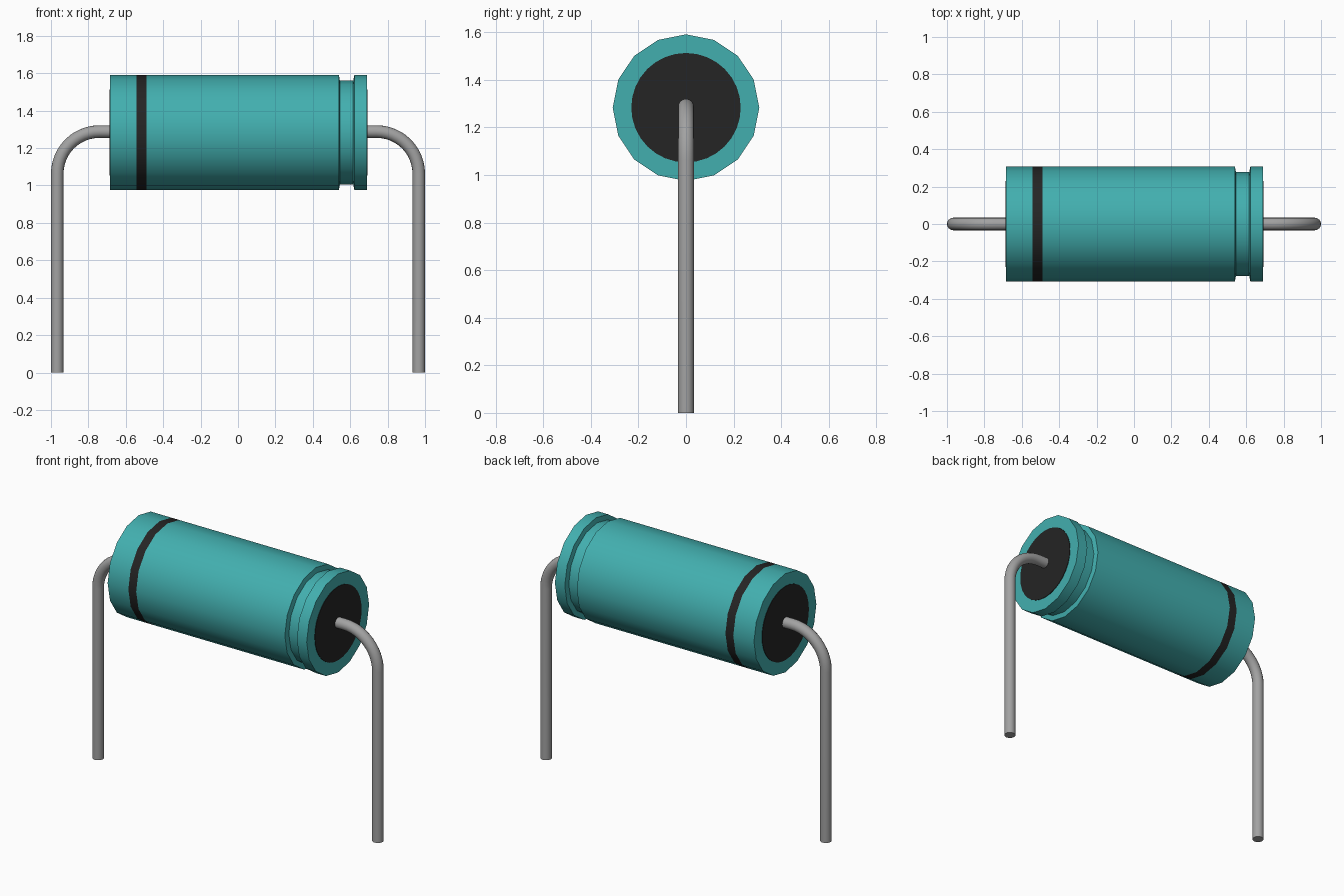
import bpy, bmesh, math
from mathutils import Vector

cube = bpy.data.objects.get("Cube")
if cube:
    bpy.data.objects.remove(cube, do_unlink=True)

AXIS_Z = 1.283          # height of the body axis
END_L, END_R = -0.685, 0.69


def material(name, rgb):
    m = bpy.data.materials.new(name)
    m.use_nodes = True
    m.diffuse_color = (*rgb, 1)
    m.node_tree.nodes["Principled BSDF"].inputs["Base Color"].default_value = (*rgb, 1)
    return m


TEAL = material("teal", (0.055, 0.43, 0.43))
BLACK = material("black", (0.018, 0.018, 0.018))
METAL = material("grey metal", (0.36, 0.36, 0.36))


def tube(name, rings, sides, mats):
    """Skin rings given as (centre, direction, radius) and cap both ends."""
    bm = bmesh.new()
    loops = []
    for centre, direction, radius in rings:
        across = Vector((0, 1, 0))
        up = Vector(direction).cross(across)
        loops.append([bm.verts.new(Vector(centre) + radius * (
            up * math.cos(2 * math.pi * i / sides) + across * math.sin(2 * math.pi * i / sides)))
            for i in range(sides)])
    for a, b in zip(loops, loops[1:]):
        for i in range(sides):
            j = (i + 1) % sides
            bm.faces.new((a[i], a[j], b[j], b[i]))
    bm.faces.new(loops[0])
    bm.faces.new(loops[-1])
    bmesh.ops.recalc_face_normals(bm, faces=bm.faces)
    mesh = bpy.data.meshes.new(name)
    bm.to_mesh(mesh)
    bm.free()
    for m in mats:
        mesh.materials.append(m)
    ob = bpy.data.objects.new(name, mesh)
    bpy.context.collection.objects.link(ob)
    bpy.ops.object.select_all(action='DESELECT')
    ob.select_set(True)
    bpy.context.view_layer.objects.active = ob
    bpy.ops.object.shade_smooth_by_angle(angle=math.radians(30))
    return ob


def along_x(profile):
    return [((x, 0, AXIS_Z), (1, 0, 0), r) for x, r in profile]


# Body with a groove near its left end and a painted stripe near its right end
R, GROOVE = 0.308, 0.277
body = tube("body", along_x([
    (END_L, R), (-0.542, R), (-0.488, R), (0.539, R), (0.545, GROOVE),
    (0.616, GROOVE), (0.622, R), (END_R, R)]), 16, [TEAL, BLACK])
for face in body.data.polygons:
    if -0.53 < face.center.x < -0.50:
        face.material_index = 1

# Thin black end discs
tube("end_disc_right", along_x([(END_L - 0.003, 0.23), (END_L + 0.002, 0.23)]), 32, [BLACK])
tube("end_disc_left", along_x([(END_R - 0.002, 0.23), (END_R + 0.003, 0.23)]), 32, [BLACK])

# Bent wire leads, one each side
WIRE, BEND, LEG_X, WIRE_Z, STEPS = 0.0335, 0.225, 0.9665, 1.288, 12
for side, name in ((-1, "wire_lead_right"), (1, "wire_lead_left")):
    rings = [((side * 0.66, 0, WIRE_Z), (side, 0, 0), WIRE)]
    for k in range(STEPS + 1):
        a = math.pi / 2 * k / STEPS
        rings.append(((side * (LEG_X - BEND + BEND * math.sin(a)), 0,
                       WIRE_Z - BEND + BEND * math.cos(a)),
                      (side * math.cos(a), 0, -math.sin(a)), WIRE))
    rings.append(((side * LEG_X, 0, 0), (0, 0, -1), WIRE))
    tube(name, rings, 16, [METAL])
